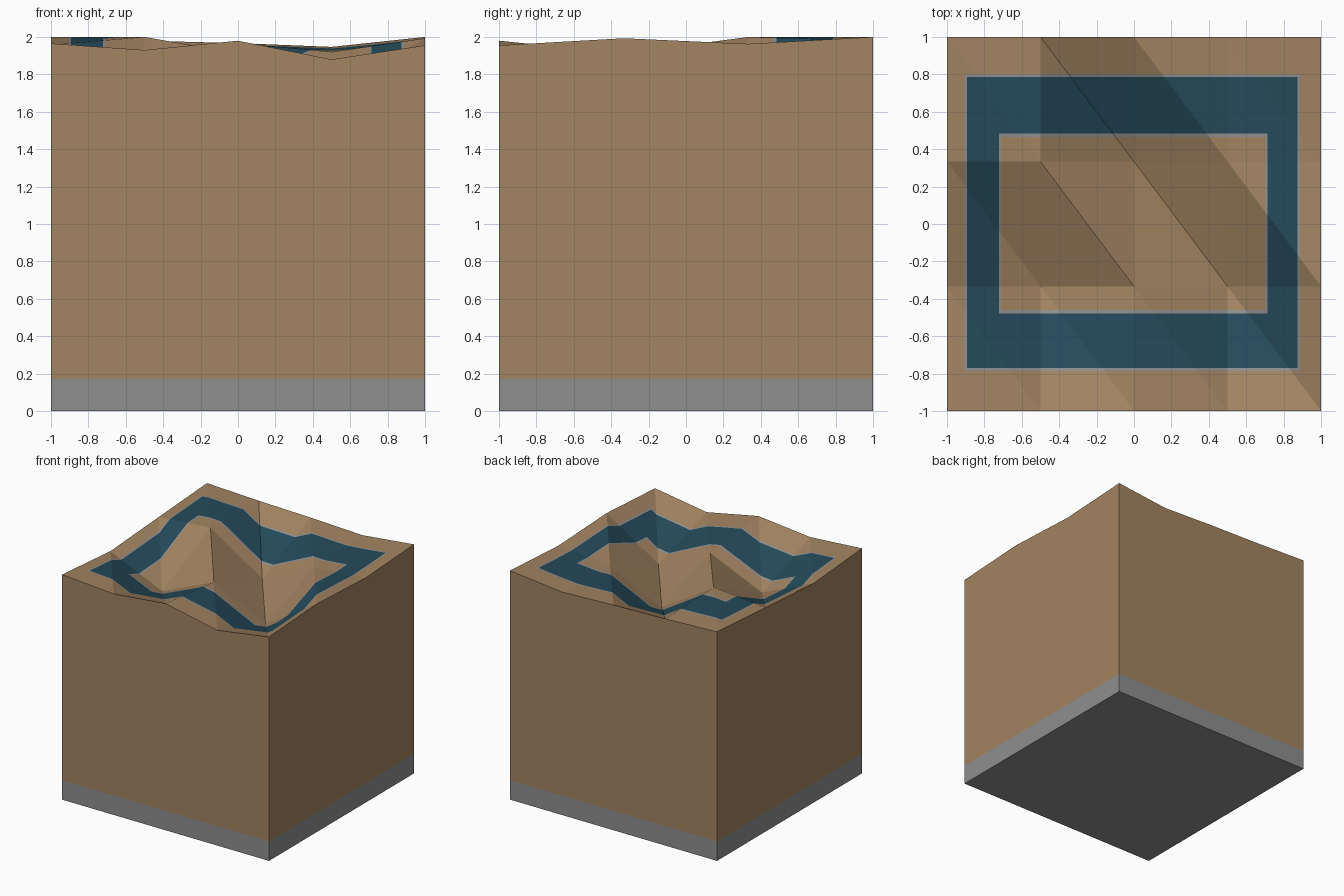
import bpy, bmesh
from mathutils import Vector

if "Cube" in bpy.data.objects:
    bpy.data.objects.remove(bpy.data.objects["Cube"])

BASE_TOP = 0.17


def material(name, rgb):
    m = bpy.data.materials.new(name)
    m.diffuse_color = (*rgb, 1)
    m.use_nodes = True
    m.node_tree.nodes["Principled BSDF"].inputs["Base Color"].default_value = m.diffuse_color
    return m


earth = material("earth_brown", (0.366, 0.231, 0.121))
stone = material("stone_grey", (0.275, 0.275, 0.275))
water = material("water_blue", (0.018, 0.069, 0.102))


def finish(bm, name, mats):
    bmesh.ops.recalc_face_normals(bm, faces=bm.faces[:])
    mesh = bpy.data.meshes.new(name)
    bm.to_mesh(mesh)
    bm.free()
    for m in mats:
        mesh.materials.append(m)
    obj = bpy.data.objects.new(name, mesh)
    bpy.context.collection.objects.link(obj)
    return obj


# Rolling top: coarse height grid, rows from front to back
heights = [
    [1.965, 1.93, 1.98, 1.88, 1.955],
    [1.915, 1.70, 1.912, 1.68, 1.993],
    [1.958, 2.00, 1.69, 1.92, 1.963],
    [2.00, 1.98, 1.967, 1.947, 2.00],
]
bm = bmesh.new()
grid = [[bm.verts.new((-1 + i * 0.5, -1 + j * 2 / 3, z)) for i, z in enumerate(row)]
        for j, row in enumerate(heights)]
for j in range(3):
    for i in range(4):
        ll, lr = grid[j][i], grid[j][i + 1]
        ul, ur = grid[j + 1][i], grid[j + 1][i + 1]
        bm.faces.new((ll, lr, ul))
        bm.faces.new((lr, ur, ul))

# Square water ring with a thin stone bank, cut into the top surface
# (x min, x max, y min, y max) of each border, from outside to inside
rings = [(-0.905, 0.887, -0.785, 0.80), (-0.893, 0.875, -0.77, 0.785),
         (-0.722, 0.715, -0.478, 0.485), (-0.71, 0.703, -0.46, 0.465)]
for x0, x1, y0, y1 in rings:
    for co, no in (((x0, 0, 0), (1, 0, 0)), ((x1, 0, 0), (1, 0, 0)),
                   ((0, y0, 0), (0, 1, 0)), ((0, y1, 0), (0, 1, 0))):
        geom = bm.verts[:] + bm.edges[:] + bm.faces[:]
        bmesh.ops.bisect_plane(bm, geom=geom, dist=1e-5,
                               plane_co=Vector(co), plane_no=Vector(no))

ring_material = [0, 1, 2, 1, 0]  # by number of borders the face lies inside
for f in bm.faces:
    c = f.calc_center_median()
    depth = sum(x0 < c.x < x1 and y0 < c.y < y1 for x0, x1, y0, y1 in rings)
    f.material_index = ring_material[depth]

# Earth walls: drop the outer edge straight down to the base
rim = [e for e in bm.edges if e.is_boundary]
ext = bmesh.ops.extrude_edge_only(bm, edges=rim)["geom"]
for g in ext:
    if isinstance(g, bmesh.types.BMVert):
        g.co.z = BASE_TOP
    elif isinstance(g, bmesh.types.BMFace):
        g.material_index = 0
finish(bm, "terrain_block", [earth, stone, water])

# Stone slab under the earth
bm = bmesh.new()
bmesh.ops.create_cube(bm, size=1)
for v in bm.verts:
    v.co = (v.co.x * 2, v.co.y * 2, (v.co.z + 0.5) * BASE_TOP)
finish(bm, "stone_base", [stone])
